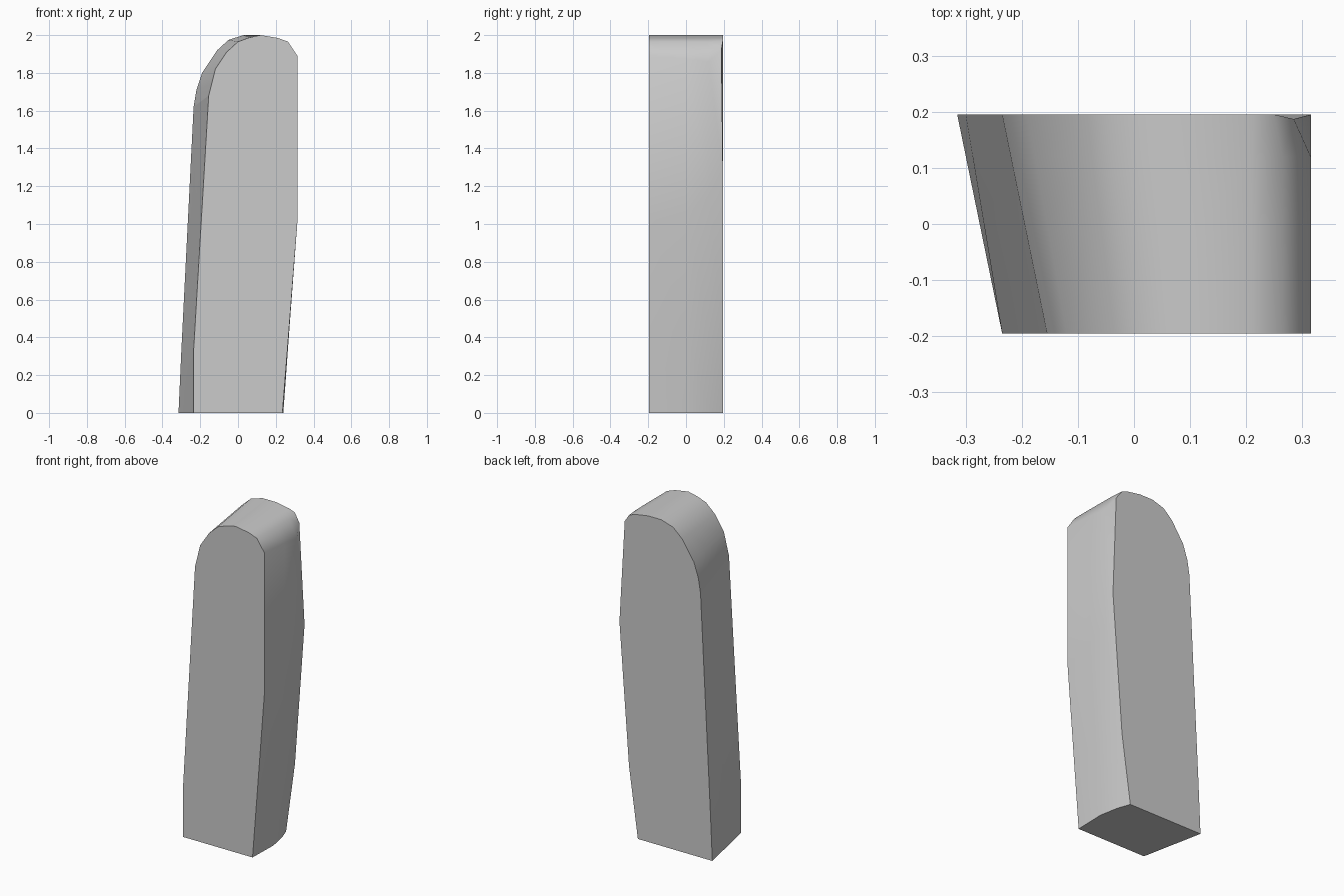
import bpy
import bmesh
import math
from mathutils import Vector

cube = bpy.data.objects.get("Cube")
if cube:
    bpy.data.objects.remove(cube, do_unlink=True)

HALF_DEPTH = 0.195

# Flat side and rounded shoulder (x, z), bottom to crown, at front and back
SHOULDER_FRONT = [(-.235, 0), (-.235, .33), (-.155, 1.68), (-.14, 1.74), (-.12, 1.82),
                  (-.06, 1.91), (0, 1.965), (.06, 1.987), (.12, 2)]
SHOULDER_BACK = [(-.315, 0), (-.3, .33), (-.235, 1.62), (-.22, 1.71), (-.19, 1.8),
                 (-.11, 1.92), (-.05, 1.975), (.03, 2), (.12, 2)]

# Swelling side (x, z), crown to bottom, for sections from front to back
SWELL = {
    -HALF_DEPTH: [(.21, 1.985), (.265, 1.965), (.315, 1.89), (.315, 1.02), (.269, .43), (.235, 0)],
    0: [(.21, 1.985), (.265, 1.965), (.315, 1.875), (.315, 1.05), (.271, .43), (.24, 0)],
    .12: [(.21, 1.985), (.265, 1.963), (.315, 1.86), (.315, 1.15), (.263, .43), (.217, 0)],
    HALF_DEPTH: [(.21, 1.985), (.25, 1.97), (.285, 1.92), (.315, 1.3), (.25, .43), (.19, 0)],
}


def section(y):
    """Closed outline of the block at depth y."""
    t = (y + HALF_DEPTH) / (2 * HALF_DEPTH)
    shoulder = [Vector(a).lerp(Vector(b), t) for a, b in zip(SHOULDER_FRONT, SHOULDER_BACK)]
    return [(x, y, z) for x, z in shoulder + [Vector(p) for p in SWELL[y]]]


# Loft the sections from front to back
bm = bmesh.new()
rings = [[bm.verts.new(co) for co in section(y)] for y in SWELL]
rings[-1][len(SHOULDER_BACK) + 2].co.y -= 0.008
for a, b in zip(rings, rings[1:]):
    for i in range(len(a) - 1):
        bm.faces.new((a[i], a[i + 1], b[i + 1], b[i]))
bm.faces.new(rings[0])
bm.faces.new(rings[-1])
bm.faces.new([r[0] for r in rings] + [r[-1] for r in reversed(rings)])
bmesh.ops.recalc_face_normals(bm, faces=bm.faces)

mesh = bpy.data.meshes.new("rounded_block")
bm.to_mesh(mesh)
bm.free()
block = bpy.data.objects.new("rounded_block", mesh)
bpy.context.collection.objects.link(block)

# Plain grey colour
grey = bpy.data.materials.new("plain_grey")
grey.use_nodes = True
colour = (0.6, 0.6, 0.6, 1)
grey.diffuse_color = colour
grey.node_tree.nodes["Principled BSDF"].inputs["Base Color"].default_value = colour
mesh.materials.append(grey)

# Smooth sides with crisp rims, and a crease where the shoulder begins
bpy.ops.object.select_all(action='DESELECT')
block.select_set(True)
bpy.context.view_layer.objects.active = block
bpy.ops.object.shade_smooth_by_angle(angle=math.radians(40))
size = len(SHOULDER_FRONT) + len(SWELL[0])
for edge in mesh.edges:
    if all(v % size == 2 for v in edge.vertices):
        edge.use_edge_sharp = True
